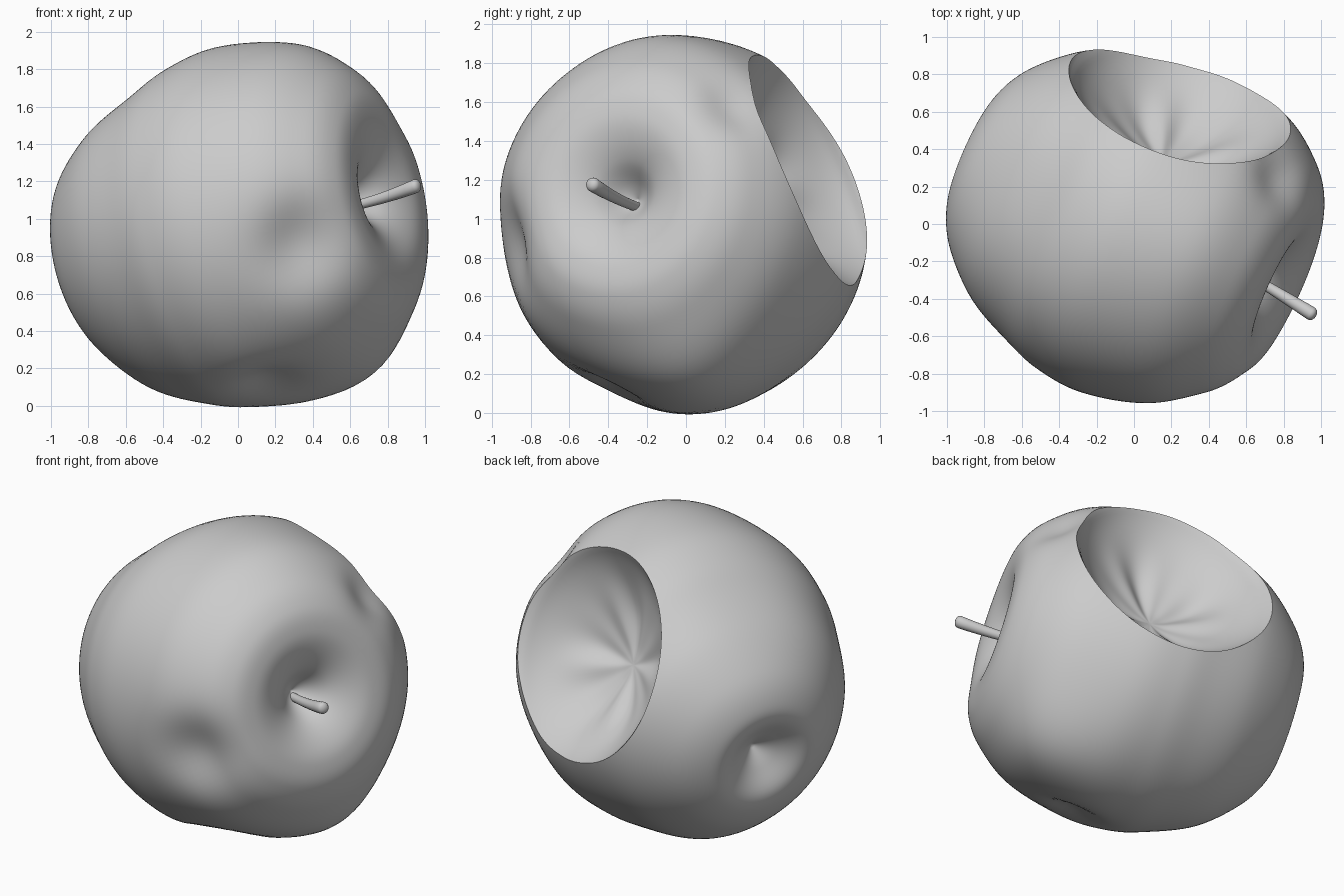
import bpy, math
from mathutils import Vector

if "Cube" in bpy.data.objects:
    bpy.data.objects.remove(bpy.data.objects["Cube"])

CENTER = Vector((0.01, 0, 0.97))


def spline(pts, per):
    """Catmull-Rom curve through 2D points."""
    p = [Vector(q) for q in pts]
    p = [2 * p[0] - p[1]] + p + [2 * p[-1] - p[-2]]
    out = []
    for i in range(1, len(p) - 2):
        a, b, c, d = p[i - 1:i + 3]
        for k in range(per):
            t = k / per
            out.append(0.5 * (2 * b + (c - a) * t + (2 * a - 5 * b + 4 * c - d) * t * t
                              + (3 * b - a - 3 * c + d) * t ** 3))
    return out + [p[-2]]


def lathe(name, profile, axis, seg, origin, warp=lambda v, ang, r: v):
    """Revolve (height, radius) points, ends on the axis, about a tilted axis."""
    rot = Vector(axis).to_track_quat('Z', 'Y')
    pole = lambda h: tuple(warp(rot @ Vector((0, 0, h)), 0, 0) + origin)
    verts, faces = [pole(profile[0][0])], []
    rings = profile[1:-1]
    for h, r in rings:
        for j in range(seg):
            a = math.tau * j / seg
            v = rot @ Vector((r * math.cos(a), r * math.sin(a), h))
            verts.append(tuple(warp(v, a, r) + origin))
    verts.append(pole(profile[-1][0]))
    last = len(verts) - 1
    for j in range(seg):
        k = (j + 1) % seg
        faces.append((0, 1 + j, 1 + k))
        for i in range(len(rings) - 1):
            o = 1 + i * seg
            faces.append((o + j, o + seg + j, o + seg + k, o + k))
        o = 1 + (len(rings) - 1) * seg
        faces.append((last, o + k, o + j))
    me = bpy.data.meshes.new(name)
    me.from_pydata(verts, [], faces)
    ob = bpy.data.objects.new(name, me)
    bpy.context.collection.objects.link(ob)
    # consistent outward normals
    bpy.context.view_layer.objects.active = ob
    ob.select_set(True)
    bpy.ops.object.mode_set(mode='EDIT')
    bpy.ops.mesh.select_all(action='SELECT')
    bpy.ops.mesh.normals_make_consistent(inside=False)
    bpy.ops.object.mode_set(mode='OBJECT')
    ob.select_set(False)
    return ob


# apple body: lopsided fruit with a stem hollow and a base hollow
body = spline([(0.61, 0), (0.67, 0.07), (0.78, 0.17), (0.85, 0.29), (0.875, 0.41), (0.85, 0.55),
               (0.74, 0.70), (0.50, 0.86), (0.12, 0.95), (-0.15, 0.93), (-0.36, 0.86),
               (-0.62, 0.74), (-0.83, 0.56), (-0.935, 0.40), (-0.955, 0.27), (-0.88, 0.13),
               (-0.79, 0)], 7)
# (place, depth, size): dents, then broad swellings with negative depth
DENTS = [((0.31, -0.86, -0.10), 0.12, 0.16), ((0.73, 0.22, 0.58), 0.06, 0.11),
         ((0.15, -0.40, -0.86), 0.07, 0.12), ((-0.60, 0.20, 0.68), 0.045, 0.30),
         ((0.0, -0.95, 0.0), 0.015, 0.40),
         ((0.58, 0.05, -0.74), -0.09, 0.27), ((-0.25, 0.10, -0.88), -0.045, 0.35),
         ((0.32, -0.15, 0.88), -0.025, 0.28)]


def dent(v, ang, r):
    out = v.copy()
    for p, depth, size in DENTS:
        p = Vector(p)
        out -= p.normalized() * depth * math.exp(-(v - p).length_squared / (2 * size * size))
    return out


apple = lathe("apple", body, (0.88, -0.40, 0.20), 128, CENTER, dent)

# bite: oval rippled bowl cutter opening outwards
N = Vector((0.25, 0.88, 0.41)).normalized()
U = N.cross(Vector((0.09, -0.58, 1.2))).normalized()
bowl = spline([(0.37, 0), (0.385, 0.12), (0.44, 0.29), (0.52, 0.44), (0.61, 0.56), (0.71, 0.655),
               (0.85, 0.75), (1.3, 0.8), (1.3, 0)], 6)


def ripple(v, ang, r):
    w = math.sin(math.pi * min(r / 0.62, 1)) ** 2
    v = v + N * w * (0.016 * math.cos(5 * ang + 1) + 0.008 * math.cos(9 * ang))
    return v - U * v.dot(U) * 0.13


bite = lathe("bite_cutter", bowl, N, 96, CENTER + Vector((0.05, 0, -0.02)), ripple)
bite.hide_render = True
bite.hide_set(True)
mod = apple.modifiers.new("bite", 'BOOLEAN')
mod.operation = 'DIFFERENCE'
mod.solver = 'EXACT'
mod.object = bite
bpy.context.view_layer.objects.active = apple
apple.select_set(True)
bpy.ops.object.modifier_apply(modifier="bite")
bpy.data.objects.remove(bite)
bpy.ops.object.shade_smooth_by_angle(angle=math.radians(35))
apple.select_set(False)

# stem: slightly bent tapered rod with a rounded tip
start, end = Vector((0.52, -0.22, 1.05)), Vector((0.95, -0.48, 1.175))
L = (end - start).length
rod = [(0, 0), (0, 0.024)] + [(L * i / 10, 0.025 + 0.013 * (i / 10) ** 2) for i in range(1, 10)]
rod += [(L, 0.037), (L + 0.014, 0.031), (L + 0.022, 0.018), (L + 0.025, 0)]


def bend(v, ang, r):
    t = v.length / L
    return v - Vector((0, -0.2, 1)) * 0.05 * t * (1 - t)


stem = lathe("stem", rod, end - start, 24, start, bend)
stem.select_set(True)
bpy.context.view_layer.objects.active = stem
bpy.ops.object.shade_smooth_by_angle(angle=math.radians(60))
